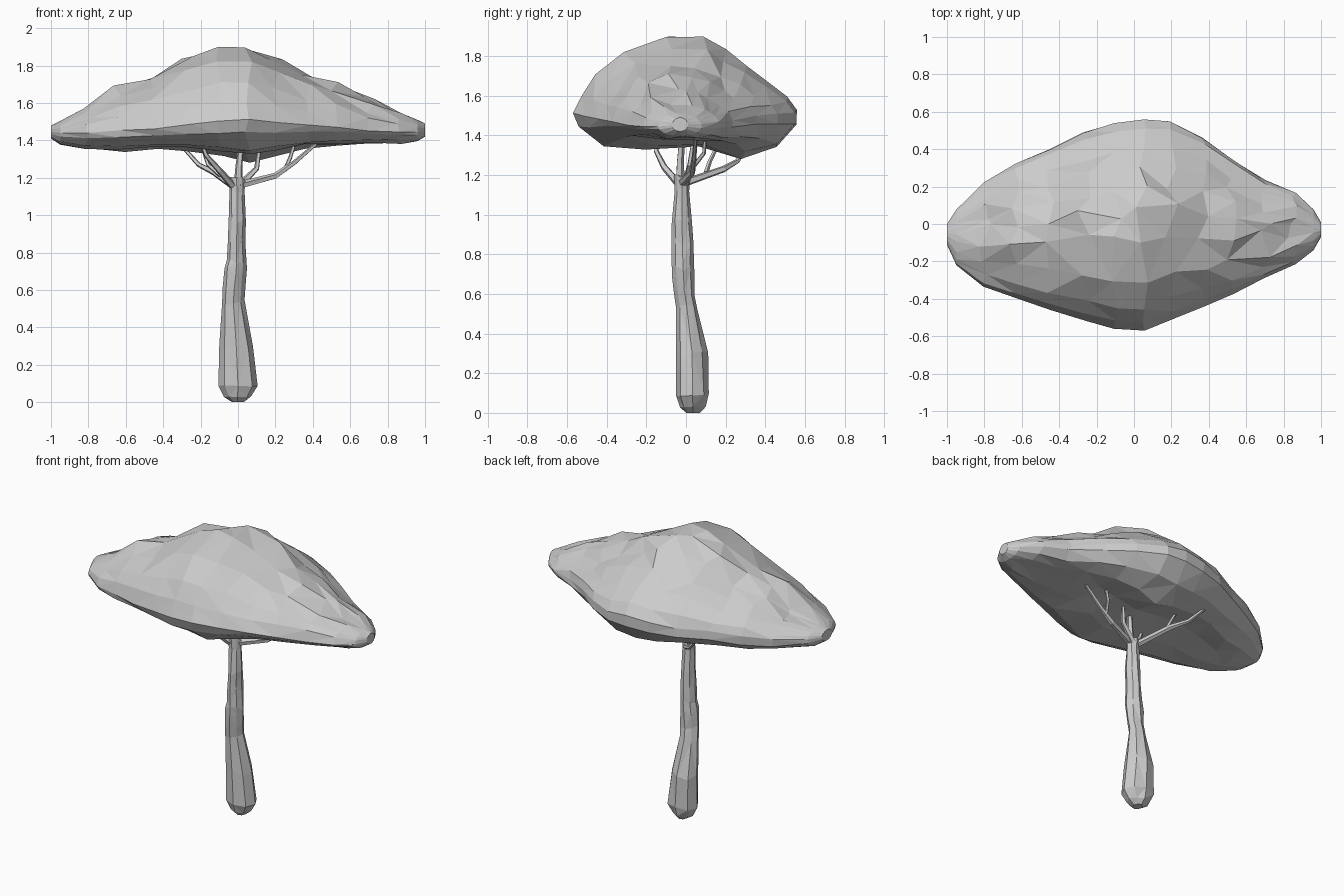
import bpy, bmesh, math, random
from mathutils import Vector

if "Cube" in bpy.data.objects:
    bpy.data.objects.remove(bpy.data.objects["Cube"])

random.seed(4)


def loft(name, rings):
    """Skin a list of equal-length rings into one closed, triangulated, flat-shaded object."""
    bm = bmesh.new()
    loops = [[bm.verts.new(p) for p in ring] for ring in rings]
    n = len(loops[0])
    for a, b in zip(loops, loops[1:]):
        for i in range(n):
            j = (i + 1) % n
            bm.faces.new((a[i], a[j], b[j], b[i]))
    bm.faces.new(loops[0])
    bm.faces.new(loops[-1])
    bmesh.ops.triangulate(bm, faces=bm.faces[:], quad_method='SHORT_EDGE')
    bmesh.ops.recalc_face_normals(bm, faces=bm.faces[:])
    mesh = bpy.data.meshes.new(name)
    bm.to_mesh(mesh)
    bm.free()
    obj = bpy.data.objects.new(name, mesh)
    bpy.context.collection.objects.link(obj)
    return obj


# Canopy: one dome-shaped section, scaled along x (x, y min, y max, bottom, rim, top)
# and blended towards an ellipse at the rounded tips
section = [(-1, .04), (-.92, .28), (-.79, .53), (-.53, .79), (-.15, 1), (.1, .97),
           (.33, .81), (.53, .63), (.7, .43), (.9, .25), (.98, .09), (.98, -.2),
           (.8, -.75), (.5, -1), (.1, -.75), (-.35, -.78), (-.72, -.7), (-.95, -.22)]
stations = [(-1, -.11, 0, 1.41, 1.445, 1.48), (-.95, -.22, .08, 1.375, 1.44, 1.505),
            (-.8, -.335, .23, 1.35, 1.44, 1.575), (-.63, -.4, .33, 1.34, 1.45, 1.69),
            (-.45, -.46, .41, 1.345, 1.46, 1.735), (-.26, -.52, .5, 1.34, 1.47, 1.855),
            (-.1, -.56, .55, 1.31, 1.48, 1.905), (.05, -.57, .57, 1.285, 1.49, 1.905),
            (.2, -.51, .56, 1.31, 1.485, 1.84), (.37, -.44, .47, 1.35, 1.475, 1.745),
            (.52, -.375, .36, 1.365, 1.47, 1.705), (.7, -.29, .24, 1.37, 1.455, 1.63),
            (.86, -.215, .17, 1.38, 1.45, 1.56), (.96, -.14, .08, 1.395, 1.445, 1.51),
            (1, -.07, .01, 1.42, 1.45, 1.49)]
rings = []
for x, y0, y1, bot, rim, top in stations:
    ring = []
    tip = x * x
    for u, v in section:
        v += tip * (math.copysign(math.sqrt(1 - u * u), v) - v)
        z = rim + v * ((top - rim) if v > 0 else (rim - bot))
        p = Vector((x, (y0 + y1) / 2 + u * (y1 - y0) / 2, z))
        if abs(x) < .9:     # irregular facets away from the tips
            inner = 1 - abs(u)
            p += Vector((random.uniform(-.035, .035) * (.3 + inner),
                         random.uniform(-.04, .04) * inner, random.uniform(-.008, .008)))
        ring.append(p)
    rings.append(ring)
loft("canopy", rings)

# Trunk: gnarled eight-sided column (z, x min, x max, y min, y max)
trunk = [(0, -.03, .03, .0, .07), (.03, -.075, .07, -.03, .1), (.09, -.105, .105, -.05, .115),
         (.3, -.1, .08, -.05, .112), (.53, -.085, .035, -.05, .055), (.6, -.082, .04, -.06, .042),
         (.7, -.072, .048, -.07, .042), (.76, -.06, .045, -.072, .04), (.86, -.055, .04, -.073, .038),
         (.97, -.05, .042, -.072, .03), (1.13, -.045, .035, -.057, .016),
         (1.19, -.058, .04, -.06, .02)]
rings = []
for k, (z, x0, x1, y0, y1) in enumerate(trunk):
    ring = []
    for i in range(8):
        a = 2 * math.pi * i / 8
        r = 1 if i % 2 == 0 else random.uniform(.84, 1.06)
        dz = 0 if k == 0 else random.uniform(-.02, .02) * min(1, z * 5)
        ring.append(Vector(((x0 + x1) / 2 + r * math.cos(a) * (x1 - x0) / 2,
                            (y0 + y1) / 2 + r * math.sin(a) * (y1 - y0) / 2, z + dz)))
    rings.append(ring)
loft("trunk", rings)


# Branches: thin tapered tubes rising into the canopy
def branch(name, path, r0=.021, r1=.009, sides=5):
    pts = [Vector(p) for p in path]
    rings = []
    for k, p in enumerate(pts):
        d = (pts[min(k + 1, len(pts) - 1)] - pts[max(k - 1, 0)]).normalized()
        s = d.cross(Vector((.3, 1, .1))).normalized()
        t = d.cross(s)
        r = r0 + (r1 - r0) * k / (len(pts) - 1)
        rings.append([p + r * (math.cos(a) * s + math.sin(a) * t)
                      for a in (2 * math.pi * i / sides for i in range(sides))])
    loft(name, rings)


branch("branch_right", [(.01, -.02, 1.16), (.2, .03, 1.21), (.3, .04, 1.28), (.44, .05, 1.4)])
branch("branch_right_fork", [(.25, .035, 1.24), (.28, .09, 1.31), (.31, .1, 1.41)], .012)
branch("branch_back_left", [(-.03, -.01, 1.16), (-.13, .19, 1.23), (-.21, .26, 1.27), (-.31, .32, 1.38)])
branch("branch_back_left_fork", [(-.09, .1, 1.21), (-.16, .12, 1.27), (-.2, .18, 1.39)], .013)
branch("branch_back", [(.01, 0, 1.16), (.1, .02, 1.25), (.12, .04, 1.4)])
branch("branch_centre", [(0, -.03, 1.16), (.005, -.03, 1.26), (.02, -.02, 1.4)], .024, .015)
branch("branch_front_left", [(-.03, -.04, 1.16), (-.1, -.11, 1.24), (-.17, -.15, 1.32), (-.2, -.16, 1.4)])
